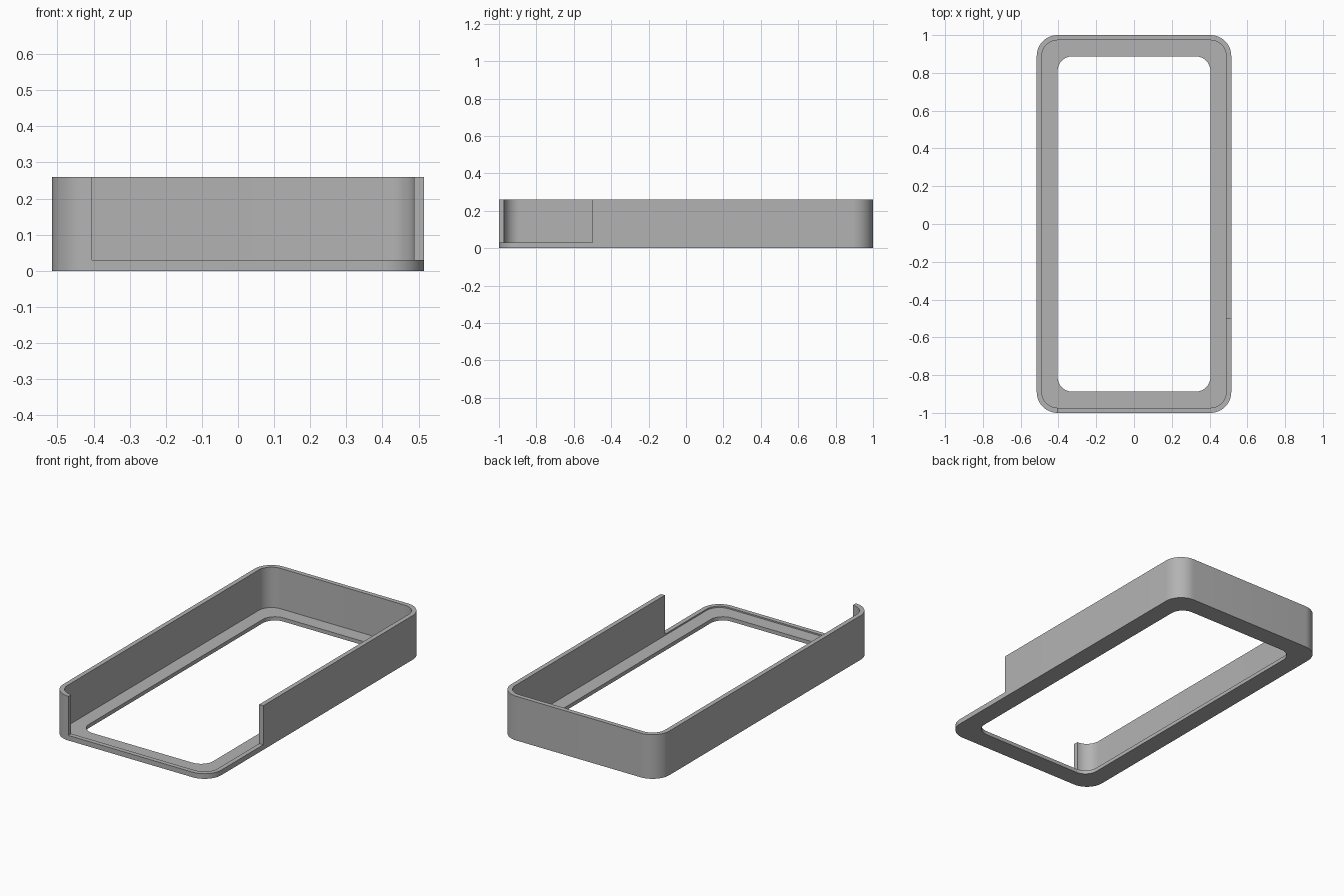
import bpy
import bmesh
from math import cos, sin, pi, radians

cube = bpy.data.objects.get("Cube")
if cube:
    bpy.data.objects.remove(cube, do_unlink=True)

# Main sizes
HALF_X, HALF_Y, RADIUS = 0.515, 1.0, 0.11
WALL = 0.027
HOLE_X, HOLE_Y, HOLE_R = 0.405, 0.888, 0.08
FLOOR_Z, RIM_Z, TOP_Z = 0.022, 0.03, 0.26
CUT_Y = -0.5
STEPS = 12


def outline(hx, hy, r):
    """Rounded rectangle, starting where the wall opening ends on the +x side."""
    pts = [(hx, CUT_Y)]
    for k, (sx, sy) in enumerate([(1, 1), (-1, 1), (-1, -1), (1, -1)]):
        for s in range(STEPS + 1):
            a = (k + s / STEPS) * pi / 2
            pts.append((sx * (hx - r) + r * cos(a), sy * (hy - r) + r * sin(a)))
    return pts


bm = bmesh.new()


def ring(pts, z):
    return [bm.verts.new((x, y, z)) for x, y in pts]


outer = outline(HALF_X, HALF_Y, RADIUS)
inner = outline(HALF_X - WALL, HALF_Y - WALL, RADIUS - WALL)
hole = outline(HOLE_X, HOLE_Y, HOLE_R)
n = len(outer)
wall_end = 3 * (STEPS + 1)  # last point of the front right corner

out_low, out_rim = ring(outer, 0), ring(outer, RIM_Z)
in_floor, in_rim = ring(inner, FLOOR_Z), ring(inner, RIM_Z)
hole_low, hole_top = ring(hole, 0), ring(hole, FLOOR_Z)
out_top = ring(outer[:wall_end + 1], TOP_Z)
in_top = ring(inner[:wall_end + 1], TOP_Z)


def band(a, b, i):
    j = (i + 1) % n
    bm.faces.new((a[i], a[j], b[j], b[i]))


# Base frame with a low rim, and the tall wall around all but one corner
for i in range(n):
    band(out_low, out_rim, i)
    band(in_rim, in_floor, i)
    band(in_floor, hole_top, i)
    band(hole_top, hole_low, i)
    band(hole_low, out_low, i)
    if i < wall_end:
        band(out_rim, out_top, i)
        band(out_top, in_top, i)
        band(in_top, in_rim, i)
    else:
        band(out_rim, in_rim, i)

# End caps of the wall
for i in (0, wall_end):
    bm.faces.new((out_rim[i], out_top[i], in_top[i], in_rim[i]))
bmesh.ops.recalc_face_normals(bm, faces=bm.faces)

mesh = bpy.data.meshes.new("tray_frame")
bm.to_mesh(mesh)
bm.free()
frame = bpy.data.objects.new("tray_frame", mesh)
bpy.context.collection.objects.link(frame)

# Plain grey
grey = bpy.data.materials.new("plain grey")
grey.use_nodes = True
color = (0.45, 0.45, 0.45, 1)
grey.diffuse_color = color
grey.node_tree.nodes["Principled BSDF"].inputs["Base Color"].default_value = color
mesh.materials.append(grey)

bpy.context.view_layer.objects.active = frame
frame.select_set(True)
bpy.ops.object.shade_smooth_by_angle(angle=radians(30))
